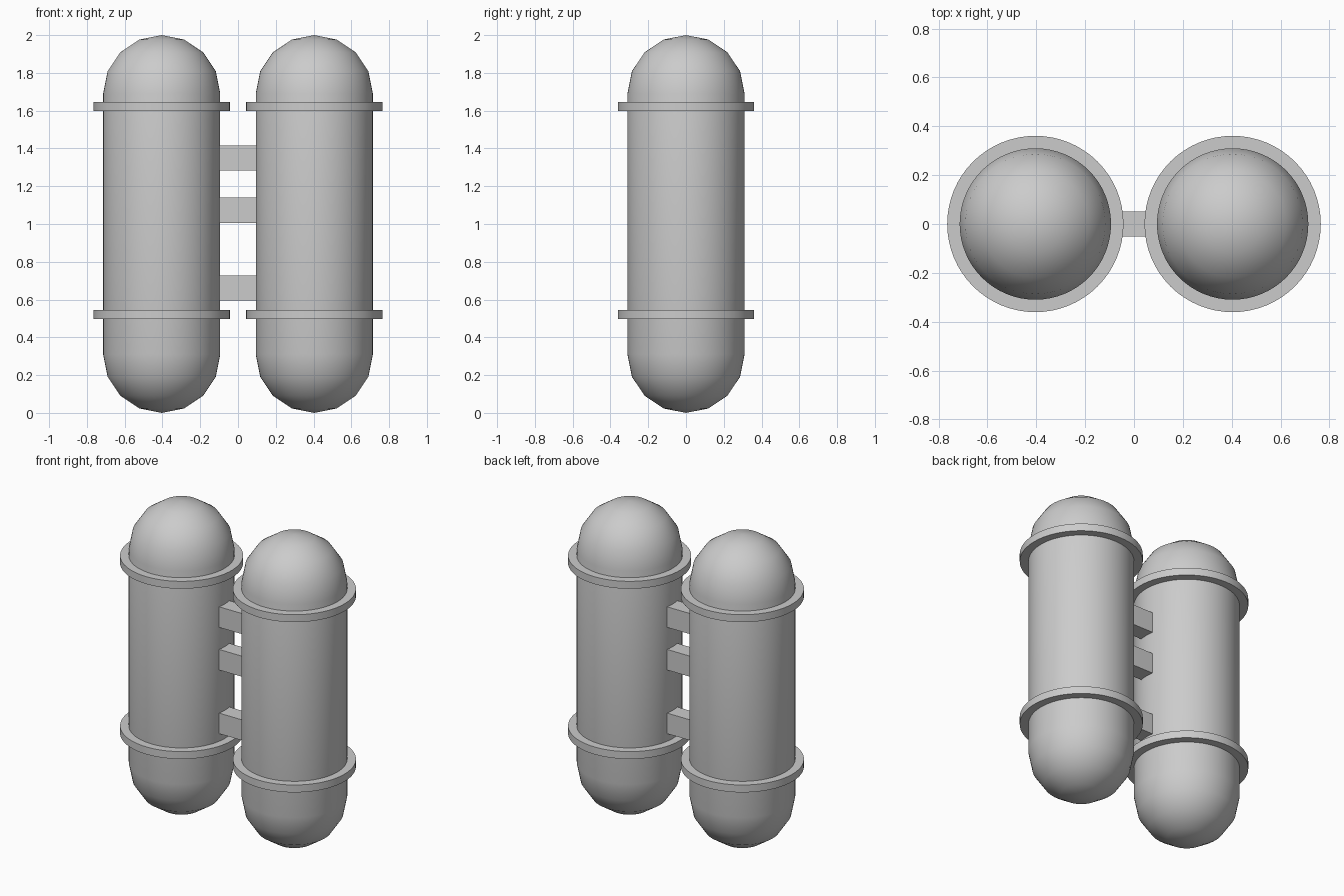
import bpy, bmesh, math

if "Cube" in bpy.data.objects:
    bpy.data.objects.remove(bpy.data.objects["Cube"])

R, CX = 0.31, 0.404
SEGS = 64


def lathe(name, profile, x, closed=False):
    """Spin an (r, z) profile around a vertical axis at x."""
    bm = bmesh.new()
    verts = [bm.verts.new((r, 0, z)) for r, z in profile]
    edges = [bm.edges.new(p) for p in zip(verts, verts[1:])]
    if closed:
        edges.append(bm.edges.new((verts[-1], verts[0])))
    bmesh.ops.spin(bm, geom=verts + edges, cent=(0, 0, 0), axis=(0, 0, 1),
                   angle=math.tau, steps=SEGS, use_duplicate=False)
    bmesh.ops.remove_doubles(bm, verts=bm.verts, dist=1e-4)
    bmesh.ops.recalc_face_normals(bm, faces=bm.faces)
    me = bpy.data.meshes.new(name)
    bm.to_mesh(me)
    bm.free()
    ob = bpy.data.objects.new(name, me)
    ob.location.x = x
    bpy.context.collection.objects.link(ob)
    bpy.ops.object.select_all(action='DESELECT')
    ob.select_set(True)
    bpy.context.view_layer.objects.active = ob
    bpy.ops.object.shade_smooth_by_angle(angle=math.radians(35))
    return ob


# Capsule profile: coarse domes, straight wall between
dome = [(R * math.sin(i * math.pi / 8), R * math.cos(i * math.pi / 8)) for i in range(5)]
capsule = [(r, 2 - R + h) for r, h in dome] + [(r, R - h) for r, h in reversed(dome)]

for side, x in (("left", -CX), ("right", CX)):
    lathe(f"{side}_tank", capsule, x)
    # Flat bands around each tank
    for level, z in (("lower", 0.521), ("upper", 1.623)):
        band = [(R - 0.01, z - 0.024), (0.361, z - 0.024),
                (0.361, z + 0.024), (R - 0.01, z + 0.024)]
        lathe(f"{side}_{level}_band", band, x, closed=True)

# Bars joining the tanks
for level, z in (("lower", 0.661), ("middle", 1.073), ("upper", 1.349)):
    bpy.ops.mesh.primitive_cube_add(size=1, location=(0, 0, z))
    bar = bpy.context.object
    bar.name = f"{level}_connecting_bar"
    bar.scale = (0.21, 0.104, 0.133)
